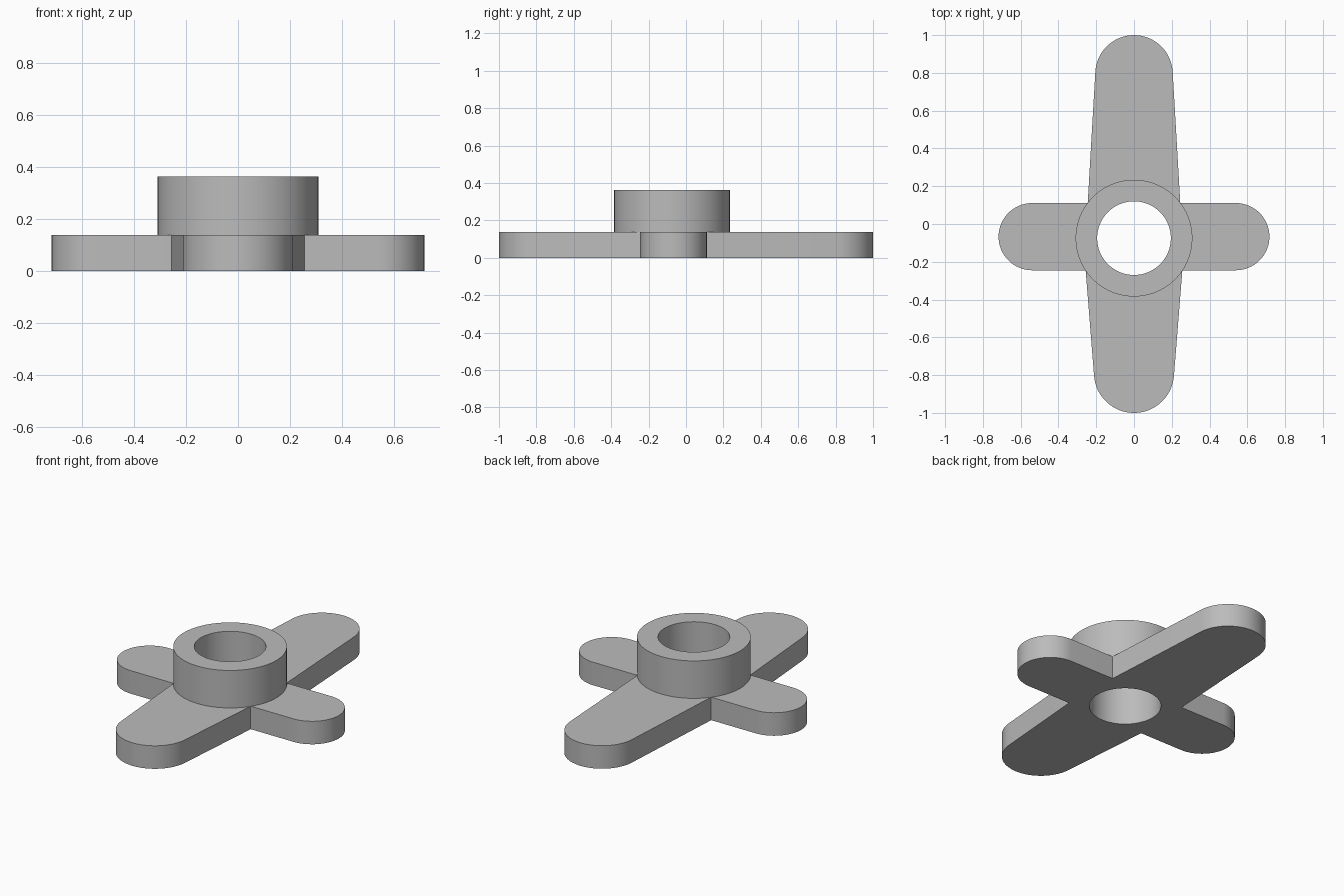
import bpy
import bmesh
from math import cos, sin, pi

cube = bpy.data.objects.get("Cube")
if cube:
    bpy.data.objects.remove(cube, do_unlink=True)

grey = bpy.data.materials.new("plain_grey")
grey.use_nodes = True
colour = (0.5, 0.5, 0.5, 1)
grey.diffuse_color = colour
grey.node_tree.nodes["Principled BSDF"].inputs["Base Color"].default_value = colour

HUB_Y = -0.075
PLATE_TOP = 0.138
HUB_TOP = 0.363


def arc(cx, cy, radius, start, end, steps):
    """Points along an arc, both ends included."""
    angles = [start + (end - start) * i / steps for i in range(steps + 1)]
    return [(cx + radius * cos(a), cy + radius * sin(a)) for a in angles]


def circle(radius, steps=96):
    return arc(0, HUB_Y, radius, 0, 2 * pi, steps)[:-1]


def bored_slab(name, outline, bottom, top):
    """Extrude an outline with the central bore left open."""
    bm = bmesh.new()
    for loop in (outline, circle(0.195)):
        verts = [bm.verts.new((x, y, bottom)) for x, y in loop]
        for i, v in enumerate(verts):
            bm.edges.new((verts[i - 1], v))
    bmesh.ops.triangle_fill(bm, edges=bm.edges[:], use_beauty=True)
    result = bmesh.ops.extrude_face_region(bm, geom=bm.faces[:], use_keep_orig=True)
    raised = [g for g in result["geom"] if isinstance(g, bmesh.types.BMVert)]
    bmesh.ops.translate(bm, verts=raised, vec=(0, 0, top - bottom))
    bmesh.ops.recalc_face_normals(bm, faces=bm.faces[:])
    mesh = bpy.data.meshes.new(name)
    bm.to_mesh(mesh)
    bm.free()
    mesh.materials.append(grey)
    obj = bpy.data.objects.new(name, mesh)
    bpy.context.collection.objects.link(obj)
    bpy.ops.object.select_all(action="DESELECT")
    bpy.context.view_layer.objects.active = obj
    obj.select_set(True)
    bpy.ops.object.shade_smooth_by_angle(angle=pi / 6)
    return obj


# Cross plate: two tapered long arms and two straight short arms
side_y, side_r, side_x = -0.067, 0.178, 0.539
outline = arc(side_x, side_y, side_r, -pi / 2, pi / 2, 32)
outline += [(0.245, side_y + side_r)]
outline += arc(0, 0.795, 0.205, 0.06, pi - 0.06, 32)
outline += [(-0.245, side_y + side_r)]
outline += arc(-side_x, side_y, side_r, pi / 2, 3 * pi / 2, 32)
outline += [(-0.256, side_y - side_r)]
outline += arc(0, -0.788, 0.212, pi + 0.08, 2 * pi - 0.08, 32)
outline += [(0.256, side_y - side_r)]
bored_slab("cross_plate", outline, 0, PLATE_TOP)

# Raised round collar around the bore
bored_slab("hub_collar", circle(0.309), PLATE_TOP, HUB_TOP)
